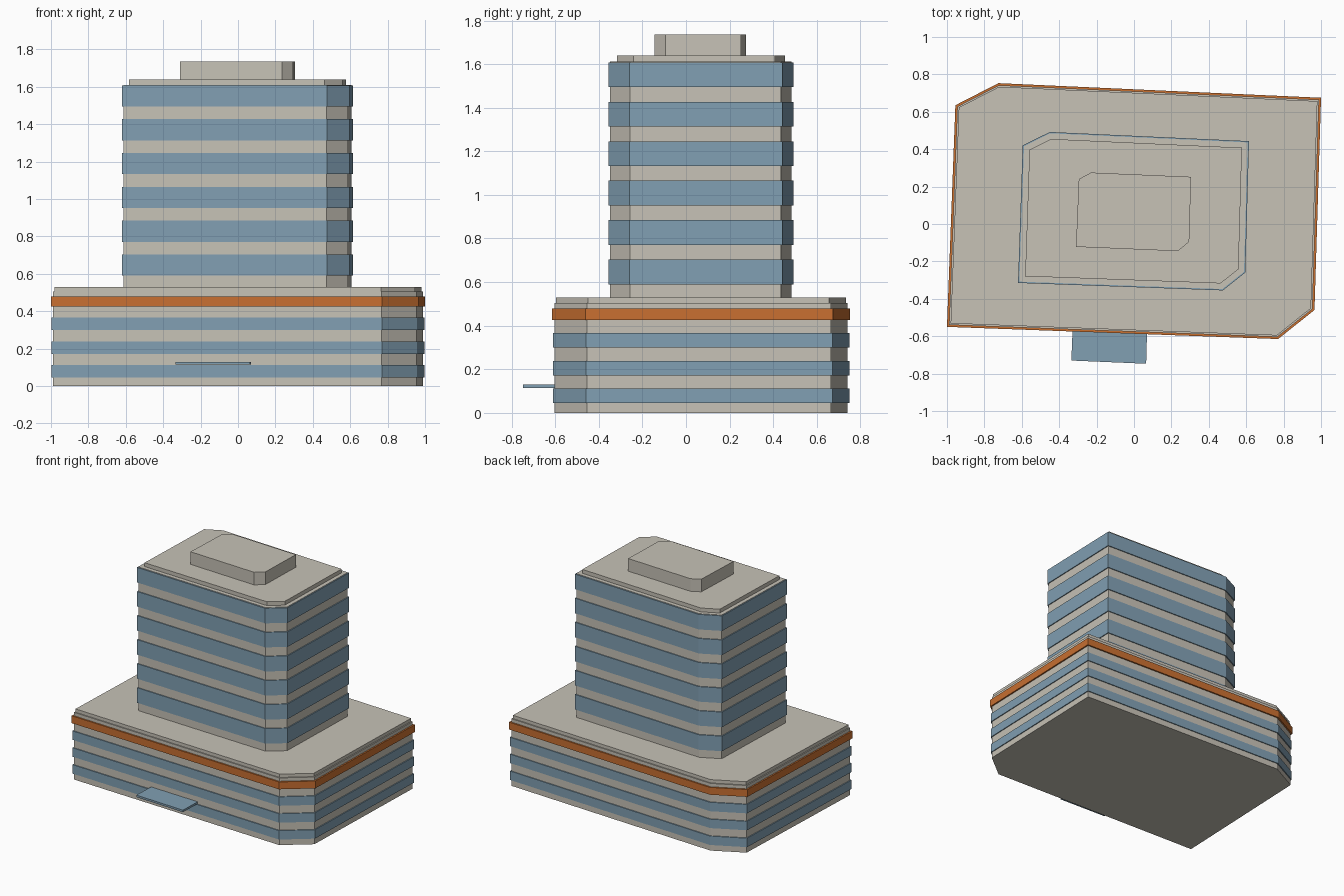
import bpy
import bmesh
from mathutils import Vector

if "Cube" in bpy.data.objects:
    bpy.data.objects.remove(bpy.data.objects["Cube"])


def material(name, color):
    mat = bpy.data.materials.new(name)
    mat.use_nodes = True
    mat.diffuse_color = color
    mat.node_tree.nodes["Principled BSDF"].inputs["Base Color"].default_value = color
    return mat


stone = material("warm stone", (0.57, 0.54, 0.47, 1))
glass = material("blue glass", (0.22, 0.35, 0.45, 1))
trim = material("orange trim", (0.58, 0.16, 0.03, 1))


def inset(outline, dist):
    """Move every edge of a counter-clockwise outline inward by dist."""
    pts = [Vector(p) for p in outline]
    result = []
    for i, p in enumerate(pts):
        a = (p - pts[i - 1]).normalized()
        b = (pts[(i + 1) % len(pts)] - p).normalized()
        na, nb = Vector((-a.y, a.x)), Vector((-b.y, b.x))
        result.append(p + (na + nb) * dist / (1 + na.dot(nb)))
    return result


def slab(name, outline, bottom, top, mat, margin=0.0):
    """Extrude an outline, optionally inset, between two heights."""
    bm = bmesh.new()
    base = bm.faces.new([bm.verts.new((p.x, p.y, bottom)) for p in inset(outline, margin)])
    side = bmesh.ops.extrude_face_region(bm, geom=[base], use_keep_orig=True)
    moved = [v for v in side["geom"] if isinstance(v, bmesh.types.BMVert)]
    bmesh.ops.translate(bm, verts=moved, vec=(0, 0, top - bottom))
    bmesh.ops.recalc_face_normals(bm, faces=bm.faces)
    mesh = bpy.data.meshes.new(name)
    bm.to_mesh(mesh)
    bm.free()
    mesh.materials.append(mat)
    obj = bpy.data.objects.new(name, mesh)
    bpy.context.collection.objects.link(obj)
    return obj


# Footprints with two chamfered corners
podium = [(-1, -0.55), (0.77, -0.615), (0.965, -0.46),
          (1, 0.675), (-0.725, 0.753), (-0.955, 0.635)]
tower = [(-0.62, -0.315), (0.475, -0.355), (0.595, -0.26),
         (0.615, 0.443), (-0.45, 0.492), (-0.595, 0.42)]
plant_room = [(-0.31, -0.122), (0.235, -0.145), (0.295, -0.095),
              (0.305, 0.252), (-0.23, 0.275), (-0.295, 0.24)]
canopy = [(-0.335, -0.73), (0.065, -0.747), (0.07, -0.57), (-0.328, -0.555)]

# Podium with window bands, trim and roof edge
slab("podium_body", podium, 0, 0.505, stone, 0.011)
for i in range(3):
    z = 0.045 + i * 0.127
    slab(f"podium_windows_{i + 1}", podium, z, z + 0.067, glass, 0.004)
slab("podium_trim", podium, 0.425, 0.48, trim)
slab("podium_roof", podium, 0.505, 0.53, stone, 0.019)

# Tower with window bands and stepped roof
slab("tower_body", tower, 0.53, 1.611, stone, 0.007)
for i in range(6):
    z = 0.59 + i * 0.181
    slab(f"tower_windows_{i + 1}", tower, z, z + 0.113, glass)
slab("tower_roof", tower, 1.611, 1.64, stone, 0.037)
slab("roof_plant_room", plant_room, 1.64, 1.735, stone)

# Entrance canopy
slab("entrance_canopy", canopy, 0.115, 0.13, glass)
